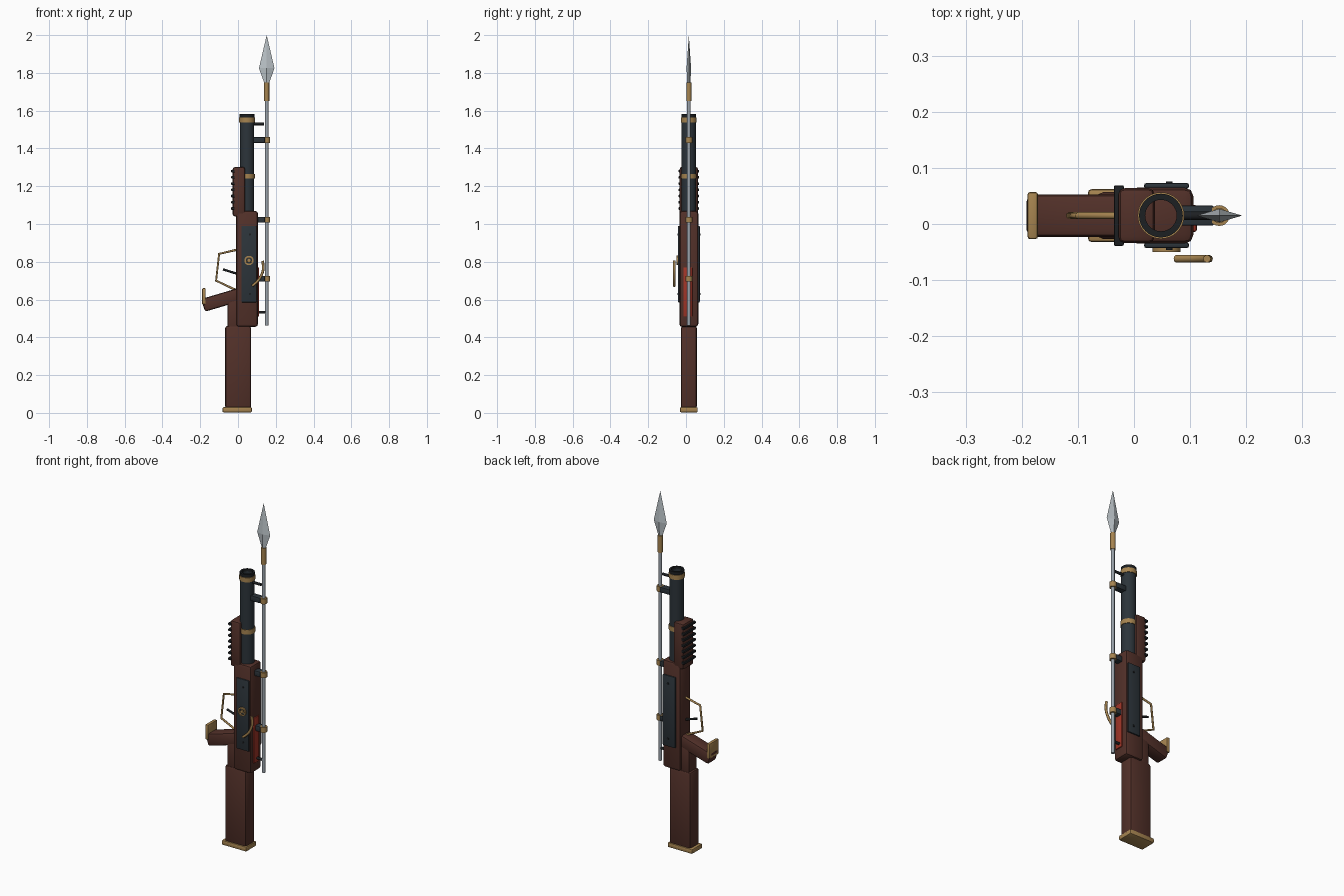
import bpy, bmesh, math
from mathutils import Vector, Matrix

if "Cube" in bpy.data.objects:
    bpy.data.objects.remove(bpy.data.objects["Cube"])


def mat(name, r, g, b):
    m = bpy.data.materials.new(name)
    m.diffuse_color = (r, g, b, 1)
    m.use_nodes = True
    m.node_tree.nodes["Principled BSDF"].inputs["Base Color"].default_value = m.diffuse_color
    return m


WOOD = mat("wood", 0.085, 0.03, 0.022)
DARK = mat("gunmetal", 0.025, 0.034, 0.042)
BLACK = mat("black", 0.012, 0.014, 0.016)
BRASS = mat("brass", 0.38, 0.23, 0.08)
STEEL = mat("steel", 0.32, 0.36, 0.40)
BLADE = mat("blade_steel", 0.5, 0.55, 0.58)
RED = mat("red", 0.35, 0.035, 0.02)
Y = 0.015      # shared centre plane
BX = 0.048     # barrel axis
SX = 0.152     # spear axis


def finish(name, bm, m, smooth=True):
    bmesh.ops.recalc_face_normals(bm, faces=bm.faces)
    me = bpy.data.meshes.new(name)
    bm.to_mesh(me)
    bm.free()
    me.materials.append(m)
    ob = bpy.data.objects.new(name, me)
    bpy.context.collection.objects.link(ob)
    if smooth:
        bpy.ops.object.select_all(action='DESELECT')
        ob.select_set(True)
        bpy.context.view_layer.objects.active = ob
        bpy.ops.object.shade_smooth_by_angle(angle=math.radians(35))
    return ob


def box(name, xr, yr, zr, m, bevel=0.0, tilt=0.0, seg=2):
    """Bevelled box from ranges, tilted about its own y axis."""
    rs = (xr, yr, zr)
    size = [b - a for a, b in rs]
    mid = Vector([(a + b) / 2 for a, b in rs])
    bm = bmesh.new()
    bmesh.ops.create_cube(bm, size=1, matrix=Matrix.Diagonal((*size, 1)))
    if bevel:
        bmesh.ops.bevel(bm, geom=bm.edges[:], offset=bevel, segments=seg,
                        profile=0.5, affect='EDGES')
    bm.transform(Matrix.Translation(mid) @ Matrix.Rotation(tilt, 4, 'Y'))
    return finish(name, bm, m)


def rod(name, a, b, r, m, sides=16):
    """Capped cylinder between two points."""
    a, b = Vector(a), Vector(b)
    d = b - a
    bm = bmesh.new()
    bmesh.ops.create_cone(bm, cap_ends=True, segments=sides, radius1=r,
                          radius2=r, depth=d.length)
    bm.transform(Matrix.Translation((a + b) / 2)
                 @ d.to_track_quat('Z', 'Y').to_matrix().to_4x4())
    return finish(name, bm, m)


def lathe(name, profile, centre, m, sides=32, rot=None):
    """Closed (radius, height) profile spun around z."""
    bm = bmesh.new()
    rings = [[bm.verts.new((r * math.cos(t), r * math.sin(t), z)) for r, z in profile]
             for t in (2 * math.pi * i / sides for i in range(sides))]
    n = len(profile)
    for i in range(sides):
        p, q = rings[i], rings[(i + 1) % sides]
        for j in range(n):
            k = (j + 1) % n
            bm.faces.new((p[j], q[j], q[k], p[k]))
    bm.transform(Matrix.Translation(centre) @ (rot or Matrix.Identity(4)))
    return finish(name, bm, m)


def tube(name, r_in, r_out, z0, z1, centre, m, sides=32, rot=None):
    return lathe(name, [(r_in, z0), (r_out, z0), (r_out, z1), (r_in, z1)],
                 centre, m, sides, rot)


def wire(name, pts, r, m, kind='POLY'):
    """Round bar along a path."""
    cu = bpy.data.curves.new(name, 'CURVE')
    cu.dimensions = '3D'
    cu.bevel_depth = r
    cu.bevel_resolution = 2
    cu.use_fill_caps = True
    sp = cu.splines.new(kind)
    sp.points.add(len(pts) - 1)
    for p, co in zip(sp.points, pts):
        p.co = (*co, 1)
    if kind == 'NURBS':
        sp.use_endpoint_u = True
        sp.order_u = 3
    cu.materials.append(m)
    ob = bpy.data.objects.new(name, cu)
    bpy.context.collection.objects.link(ob)
    return ob


# Stock and butt plate
box("stock", (-0.068, 0.069), (-0.027, 0.057), (0.02, 0.462), WOOD, 0.014)
box("butt_plate", (-0.082, 0.074), (-0.032, 0.062), (0.003, 0.03), BRASS, 0.006)

# Receiver with side plates
box("receiver", (-0.01, 0.106), (-0.035, 0.065), (0.455, 1.07), WOOD, 0.016)
for side, y0, y1 in (("front", -0.043, -0.033), ("back", 0.063, 0.073)):
    box("side_plate_" + side, (0.018, 0.098), (y0, y1), (0.585, 0.99), DARK, 0.004)
    out = -0.046 if side == "front" else 0.076
    for z in (0.63, 0.945):
        rod("rivet_" + side, (0.063, Y, z), (0.063, out, z), 0.006, BLACK)

# Round brass medallion: ring, hub and spokes on the front plate
face = Matrix.Rotation(math.pi / 2, 4, 'X')
tube("medallion_ring", 0.017, 0.025, 0, 0.008, (0.058, -0.042, 0.807), BRASS, 24, face)
rod("medallion_hub", (0.058, -0.042, 0.807), (0.058, -0.05, 0.807), 0.009, BRASS)
for a in (math.pi / 2, math.pi * 7 / 6, math.pi * 11 / 6):
    rod("medallion_spoke", (0.058, -0.044, 0.807),
        (0.058 + 0.02 * math.cos(a), -0.044, 0.807 + 0.02 * math.sin(a)), 0.003, BRASS, 8)

# Side lever
wire("side_lever", [(0.075, -0.062, 0.672), (0.105, -0.062, 0.695), (0.128, -0.062, 0.735),
                    (0.136, -0.062, 0.77), (0.13, -0.062, 0.805)], 0.007, BRASS, 'NURBS')

# Red panel on the spear side
box("red_panel", (0.095, 0.112), (-0.014, 0.034), (0.51, 0.77), RED, 0.004)

# Pistol grip, neck and grip cap
box("grip_neck", (-0.056, 0.02), (-0.022, 0.052), (0.44, 0.61), WOOD, 0.01)
box("grip", (-0.189, 0.02), (-0.023, 0.053), (0.564, 0.634), WOOD, 0.012, -math.radians(16.5))
box("grip_cap", (-0.19, -0.171), (-0.027, 0.057), (0.574, 0.66), BRASS, 0.005)

# Trigger and guard
wire("trigger_guard", [(0.0, Y, 0.865), (-0.1, Y, 0.842), (-0.116, Y, 0.70),
                       (-0.01, Y, 0.65)], 0.006, BRASS)
rod("trigger", (-0.08, Y, 0.76), (0.0, Y, 0.735), 0.006, BLACK)

# Barrel: open tube with muzzle and brass bands
tube("barrel", 0.028, 0.038, 1.0, 1.57, (BX, Y, 0), DARK)
tube("muzzle_ring", 0.028, 0.039, 1.565, 1.582, (BX, Y, 0), BLACK)
for z in (1.24, 1.538):
    tube("barrel_band", 0.035, 0.0415, z, z + 0.026, (BX, Y, 0), BRASS)

# Ribbed fore grip
box("fore_grip", (-0.028, 0.037), (-0.034, 0.064), (1.04, 1.302), WOOD, 0.012)
for i in range(7):
    z = 1.075 + i * 0.033
    box("fore_grip_rib", (-0.036, -0.018), (-0.039, 0.069), (z, z + 0.014), BLACK, 0.003)

# Spear shaft, socket and four-sided blade
rod("spear_shaft", (SX, Y, 0.462), (SX, Y, 1.68), 0.0095, STEEL)
rod("spear_socket", (SX, Y, 1.652), (SX, Y, 1.748), 0.0135, BRASS, 20)
bm = bmesh.new()
bands = [[bm.verts.new((SX + w * c, Y + t * s, z))
          for c, s in ((1, 0), (0, 1), (-1, 0), (0, -1))]
         for z, w, t in ((1.738, 0.010, 0.008), (1.825, 0.041, 0.012))]
tip = bm.verts.new((SX, Y, 2.0))
bm.faces.new(bands[0])
for i in range(4):
    j = (i + 1) % 4
    bm.faces.new((bands[0][i], bands[0][j], bands[1][j], bands[1][i]))
    bm.faces.new((bands[1][i], bands[1][j], tip))
finish("spear_blade", bm, BLADE, smooth=False)

# Clamps holding the spear, and thin locating pegs
for z, x0 in ((1.445, 0.078), (1.023, 0.095), (0.71, 0.1)):
    box("clamp_arm", (x0, 0.142), (Y - 0.018, Y + 0.018), (z - 0.015, z + 0.015), DARK, 0.003)
    tube("spear_clamp", 0.009, 0.0185, z - 0.015, z + 0.015, (SX, Y, 0), BRASS, 20)
rod("upper_peg", (0.08, Y, 1.53), (0.137, Y, 1.53), 0.0075, BLACK)
rod("lower_peg", (0.1, Y, 0.533), (SX, Y, 0.533), 0.0075, BLACK)
